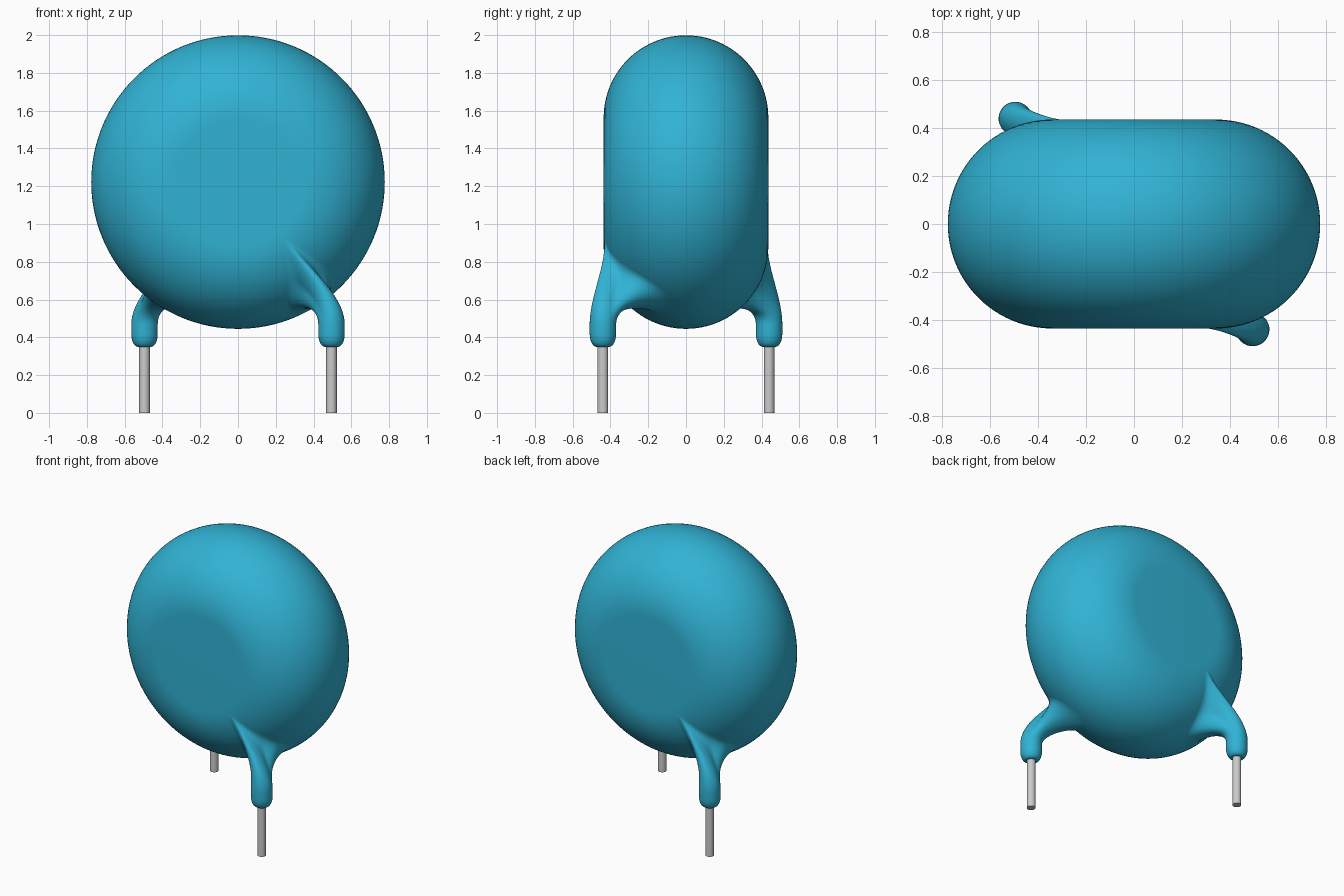
import bpy, bmesh, math
from mathutils import Vector, Matrix

cube = bpy.data.objects.get("Cube")
if cube:
    bpy.data.objects.remove(cube, do_unlink=True)


def material(name, colour):
    m = bpy.data.materials.new(name)
    m.use_nodes = True
    m.diffuse_color = (*colour, 1)
    bsdf = next(n for n in m.node_tree.nodes if n.type == 'BSDF_PRINCIPLED')
    bsdf.inputs["Base Color"].default_value = (*colour, 1)
    return m


BLUE = material("blue coating", (0.03, 0.45, 0.66))
GREY = material("grey metal", (0.6, 0.6, 0.6))

CENTRE_Z, FLAT_R, FILLET = 1.222, 0.341, 0.436   # disc height, flat radius, edge radius
LEG_X, LEG_Y, LEG_R = 0.495, -0.44, 0.07
SIDES = 48


def loft(name, rings, mat, cap_end=True, turn=0):
    """Skin a list of equal-length rings of points."""
    bm = bmesh.new()
    rows = [[bm.verts.new(p) for p in ring] for ring in rings]
    n = len(rows[0])
    for a, b in zip(rows, rows[1:]):
        for i in range(n):
            j = (i + 1) % n
            bm.faces.new((a[i], a[j], b[j], b[i]))
    bm.faces.new(rows[0][::-1])
    if cap_end:
        bm.faces.new(rows[-1])
    bmesh.ops.rotate(bm, verts=bm.verts, matrix=Matrix.Rotation(turn, 3, 'Z'))
    bmesh.ops.recalc_face_normals(bm, faces=bm.faces)
    me = bpy.data.meshes.new(name)
    bm.to_mesh(me)
    bm.free()
    me.materials.append(mat)
    ob = bpy.data.objects.new(name, me)
    bpy.context.collection.objects.link(ob)
    bpy.ops.object.select_all(action='DESELECT')
    ob.select_set(True)
    bpy.context.view_layer.objects.active = ob
    bpy.ops.object.shade_smooth_by_angle(angle=math.radians(40))
    return ob


def disc_point(phi, theta):
    """Point on the rounded edge: phi 0 front to 180 back, theta from straight down."""
    r = FLAT_R + FILLET * math.sin(phi)
    return Vector((r * math.sin(theta), -FILLET * math.cos(phi), CENTRE_Z - r * math.cos(theta)))


def circle(radius, z):
    """Horizontal ring of a leg; its first point faces away from the disc."""
    out, side = Vector((0.5, -0.866, 0)), Vector((0.866, 0.5, 0))
    pts = []
    for i in range(SIDES):
        t = math.tau * i / SIDES
        pts.append(Vector((LEG_X, LEG_Y, z)) + radius * (out * math.cos(t) + side * math.sin(t)))
    return pts


def contact(t, scale=1):
    """Teardrop outline where a leg blends into the disc."""
    c, s = math.cos(t), math.sin(t)
    phi = 43 - 38 * c * scale
    theta = 35 + (4 * c + 11 * (1 - 0.5 * c) * s) * scale
    return disc_point(math.radians(phi), math.radians(theta))


# Disc body
loft("disc_body", [[disc_point(math.pi * k / 48, math.tau * i / 128) for i in range(128)]
                   for k in range(49)], BLUE)

# Leg coating: rounded tip, straight part, then a flare that meets the disc tangentially
tip = [circle(0.035 + 0.035 * math.sin(a), 0.42 - 0.07 * math.cos(a))
       for a in (math.pi / 2 * k / 8 for k in range(9))]
start = circle(LEG_R, 0.47)
STEPS = 20
flare = [[] for _ in range(STEPS + 1)]
for i, p0 in enumerate(start):
    t = math.tau * i / SIDES
    p1 = contact(t)
    reach = (p1 - p0).length
    m0 = Vector((0, 0, reach * 1.0))
    m1 = (p1 - contact(t, 0.95)).normalized() * reach * 0.9
    for k in range(STEPS + 1):
        u = k / STEPS
        flare[k].append(p0 * (2*u**3 - 3*u**2 + 1) + m0 * (u**3 - 2*u**2 + u)
                        + p1 * (3*u**2 - 2*u**3) + m1 * (u**3 - u**2))

for label, turn in (("front", 0), ("back", math.pi)):
    loft(label + "_leg_coating", tip + flare, BLUE, cap_end=False, turn=turn)
    loft(label + "_wire_lead", [circle(0.028, 0), circle(0.028, 0.42)], GREY, turn=turn)
